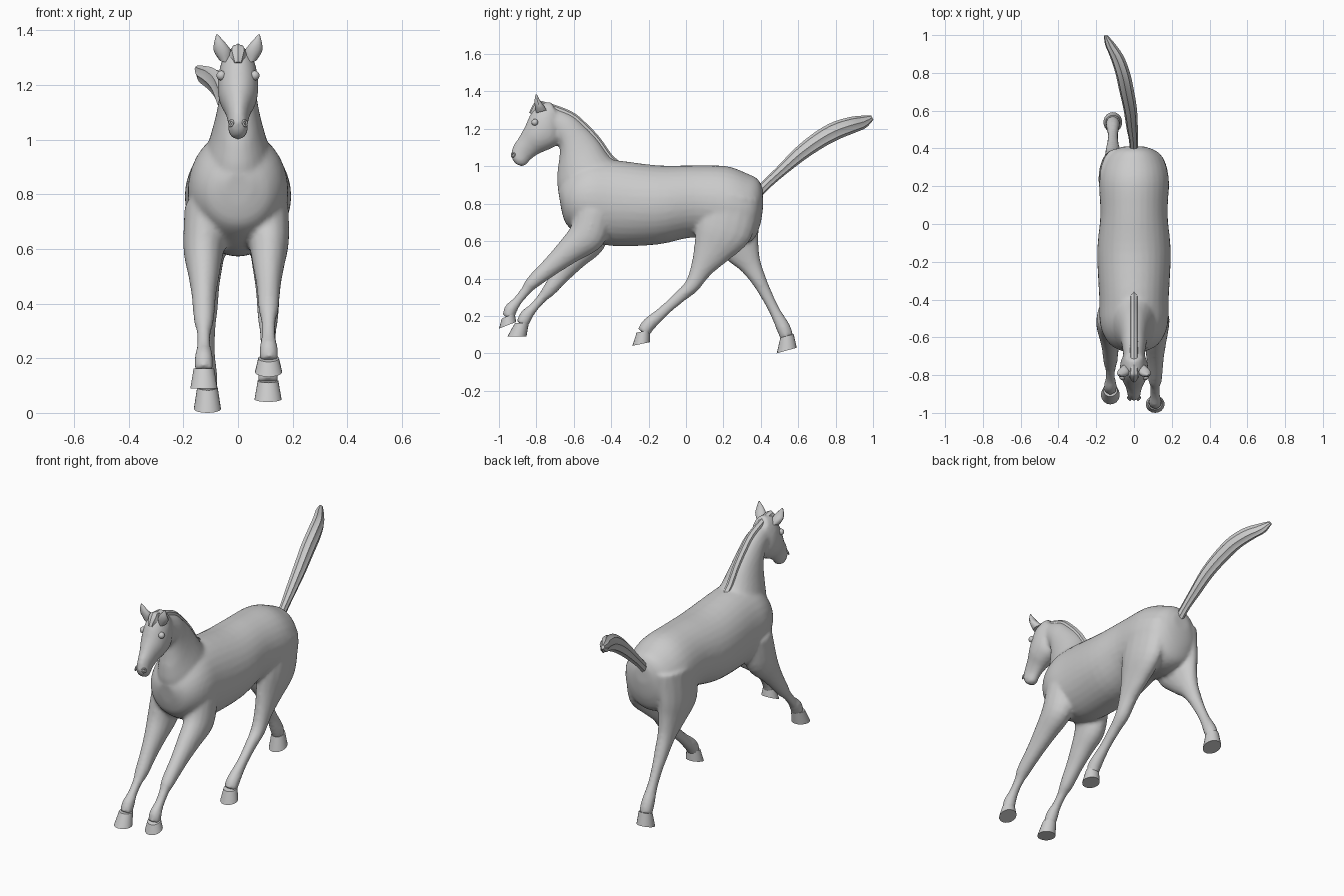
import bpy, bmesh, math
from mathutils import Vector

if "Cube" in bpy.data.objects:
    bpy.data.objects.remove(bpy.data.objects["Cube"])


def spline(st, n):
    # Catmull-Rom through the stations
    out = []
    for i in range(len(st) - 1):
        p = [Vector(st[max(0, min(len(st) - 1, i + k))]) for k in (-1, 0, 1, 2)]
        for j in range(n):
            t = j / n
            out.append(0.5 * (2 * p[1] + (p[2] - p[0]) * t
                       + (2 * p[0] - 5 * p[1] + 4 * p[2] - p[3]) * t * t
                       + (3 * p[1] - p[0] - 3 * p[2] + p[3]) * t ** 3))
    return out + [Vector(st[-1])]


def select(obs):
    bpy.ops.object.select_all(action='DESELECT')
    for o in obs:
        o.select_set(True)
    bpy.context.view_layer.objects.active = obs[0]


def loft(name, st, sides=20, n=4, ridge=0.0):
    # station: (y, z) of one edge, (y, z) of the other edge, half width, x centre
    bm = bmesh.new()
    rings = []
    for y1, z1, y2, z2, w, x in spline([tuple(s) + (0,) * (6 - len(s)) for s in st], n):
        ring = []
        for k in range(sides):
            t = 2 * math.pi * k / sides
            r = 1 + ridge * math.cos(t * sides / 2)
            c, s = math.cos(t) * r / 2, math.sin(t) * r
            ring.append(bm.verts.new((x + w * s, (y1 + y2) / 2 + (y1 - y2) * c,
                                      (z1 + z2) / 2 + (z1 - z2) * c)))
        rings.append(ring)
    for a, b in zip(rings, rings[1:]):
        for k in range(sides):
            m = (k + 1) % sides
            bm.faces.new((a[k], a[m], b[m], b[k]))
    bm.faces.new(rings[0][::-1])
    bm.faces.new(rings[-1])
    bmesh.ops.recalc_face_normals(bm, faces=bm.faces)
    me = bpy.data.meshes.new(name)
    bm.to_mesh(me)
    bm.free()
    ob = bpy.data.objects.new(name, me)
    bpy.context.collection.objects.link(ob)
    select([ob])
    bpy.ops.object.shade_smooth_by_angle(angle=math.radians(40))
    return ob


def along(path):
    # turn (x, y, z, half depth, half width) into stations square to the path
    st = []
    for i, (x, y, z, d, w) in enumerate(path):
        a, b = path[max(0, i - 1)], path[min(len(path) - 1, i + 1)]
        t = Vector((b[1] - a[1], b[2] - a[2])).normalized() * d
        st.append((y + t.y, z - t.x, y - t.y, z + t.x, w, x))
    return st


# Trunk, rump to chest
body = loft("body", [
    (.41, .88, .412, .78, .05), (.385, .93, .395, .68, .11),
    (.33, .96, .35, .60, .16), (.22, 1.0, .24, .58, .185),
    (.05, 1.005, .05, .62, .178), (-.15, 1.005, -.15, .582, .195),
    (-.40, 1.035, -.38, .573, .184), (-.52, 1.03, -.50, .60, .182),
    (-.60, .99, -.58, .64, .16), (-.655, .93, -.64, .69, .115),
    (-.685, .88, -.665, .76, .05)], 32)

# Neck, and head from poll to muzzle
crest = [(-.36, 1.01, -.60, .72, .14), (-.41, 1.055, -.68, .86, .115),
         (-.47, 1.14, -.688, .96, .088), (-.54, 1.215, -.678, 1.04, .072),
         (-.62, 1.28, -.677, 1.11, .063), (-.77, 1.335, -.72, 1.17, .05)]
neck = loft("neck", crest, 24)
head = loft("head", [
    (-.72, 1.345, -.675, 1.24, .045), (-.785, 1.335, -.672, 1.16, .067),
    (-.828, 1.285, -.692, 1.112, .075), (-.858, 1.22, -.745, 1.085, .069),
    (-.89, 1.16, -.79, 1.065, .05), (-.923, 1.11, -.83, 1.036, .038),
    (-.936, 1.06, -.857, 1.005, .035), (-.918, 1.018, -.885, 1.0, .02)], 24)
flesh = [body, neck, head]

# Leg thickness: position counted in bones, half depth, half width
front = [(0, .11, .09), (1, .10, .075), (1.35, .07, .058), (1.65, .052, .045),
         (2, .037, .037), (2.3, .027, .027), (2.7, .026, .026), (3, .035, .034), (4, .034, .034)]
hind = [(0, .16, .085), (1, .155, .076), (1.4, .10, .058), (1.7, .06, .045),
        (2, .041, .039), (2.3, .033, .031), (2.65, .03, .028), (3, .038, .037), (4, .036, .036)]


def leg(name, shape, x, joints, toe, heel):
    path = []
    for pos, d, w in shape:
        i = min(int(pos), len(joints) - 2)
        p = Vector(joints[i]).lerp(Vector(joints[i + 1]), pos - i)
        path.append((x * (.85 if pos == 0 else 1), p.x, p.y, d, w))
    flesh.append(loft(name, along(path), 16))
    # Hoof flares from the coronet to a flat sole
    sole = (Vector(toe) - Vector(heel)).normalized() * .037
    c = Vector(joints[-1]) + Vector((0, .008))
    a, b = c + sole, c - sole
    loft(name + "_hoof", [(*a, *b, .038, x), (*toe, *heel, .05, x)], 18, 1)


# Legs in mid gallop: top, elbow or stifle, knee or hock, fetlock, coronet
leg("front_right_leg", front, .112, [(-.49, .76), (-.53, .63), (-.822, .378),
    (-.936, .237), (-.95, .192)], (-1.0, .132), (-.908, .168))
leg("front_left_leg", front, -.125, [(-.49, .76), (-.53, .60), (-.732, .338),
    (-.853, .203), (-.877, .155)], (-.955, .09), (-.853, .09))
leg("hind_right_leg", hind, .11, [(.24, .85), (.20, .66), (.03, .36),
    (-.20, .153), (-.228, .11)], (-.287, .04), (-.193, .06))
leg("hind_left_leg", hind, -.112, [(.24, .85), (.24, .66), (.39, .39),
    (.52, .138), (.54, .085)], (.485, 0), (.592, .03))

# Fuse the flesh into one smooth skin
select(flesh)
bpy.ops.object.join()
fuse = body.modifiers.new("fuse", 'REMESH')
fuse.mode = 'VOXEL'
fuse.voxel_size = 0.011
fuse.use_smooth_shade = True
soften = body.modifiers.new("soften", 'SMOOTH')
soften.factor = 0.5
soften.iterations = 5

# Ears, eyes and nostrils, one of each per side
for s, side in ((-1, "left"), (1, "right")):
    loft("ear_" + side, [
        (-.80, 1.285, -.745, 1.30, .022, s * .047), (-.808, 1.32, -.76, 1.325, .032, s * .056),
        (-.81, 1.352, -.78, 1.352, .022, s * .066), (-.803, 1.385, -.797, 1.385, .003, s * .077)],
        12, 3)
    bpy.ops.mesh.primitive_uv_sphere_add(segments=16, ring_count=10, radius=.018,
                                         location=(s * .061, -.808, 1.235))
    bpy.context.object.name = "eye_" + side
    bpy.ops.object.shade_smooth()
    bpy.ops.mesh.primitive_torus_add(major_segments=14, minor_segments=6,
                                     major_radius=.011, minor_radius=.004,
                                     location=(s * .026, -.924, 1.06),
                                     rotation=(math.radians(70), 0, s * math.radians(50)))
    bpy.context.object.name = "nostril_" + side
    bpy.ops.object.shade_smooth()

# Mane follows the crest of the neck and ends in a forelock
mane = []
for y1, z1, y2, z2, w in crest:
    out = Vector((y1 - y2, z1 - z2)).normalized()
    p = Vector((y1, z1))
    mane.append((*(p + out * .014), *(p - out * .045), .022))
loft("mane", mane + [(-.812, 1.335, -.78, 1.29, .03), (-.838, 1.285, -.80, 1.27, .015)], 16, 4, .06)

# Streaming tail with hair ridges
loft("tail", along([
    (0, .39, .865, .025, .022), (-.003, .445, .918, .025, .022), (-.01, .51, .977, .028, .028),
    (-.02, .608, 1.065, .037, .033), (-.04, .71, 1.14, .043, .036), (-.06, .80, 1.19, .045, .036),
    (-.09, .885, 1.22, .041, .034), (-.125, .95, 1.238, .032, .026),
    (-.148, .996, 1.26, .012, .01)]), 16, 4, .08)
